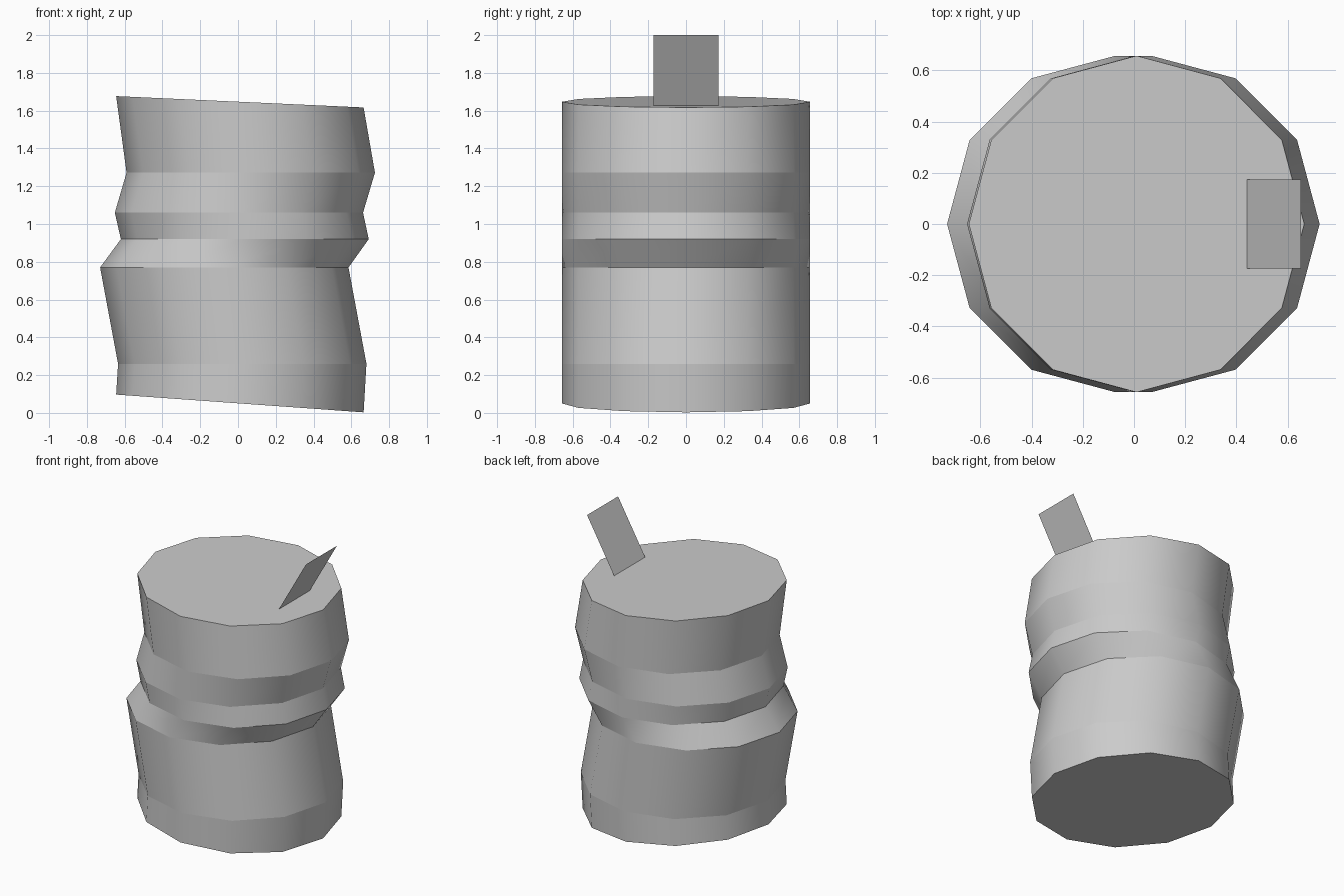
import bpy, bmesh
from math import cos, sin, tau

if "Cube" in bpy.data.objects:
    bpy.data.objects.remove(bpy.data.objects["Cube"])

SIDES = 12
RY = 0.657


def make_object(name, bm):
    mesh = bpy.data.meshes.new(name)
    bm.to_mesh(mesh)
    bm.free()
    obj = bpy.data.objects.new(name, mesh)
    bpy.context.collection.objects.link(obj)
    return obj


# Crumpled can body: each ring is (left x, left z, right x, right z)
rings = [
    (-0.645, 0.097, 0.665, 0.003),
    (-0.635, 0.26, 0.68, 0.26),
    (-0.73, 0.77, 0.585, 0.77),
    (-0.62, 0.92, 0.692, 0.92),
    (-0.652, 1.06, 0.662, 1.06),
    (-0.59, 1.272, 0.725, 1.272),
    (-0.645, 1.677, 0.665, 1.617),
]
bm = bmesh.new()
loops = []
for lx, lz, rx, rz in rings:
    loop = []
    for i in range(SIDES):
        a = tau * i / SIDES
        t = (cos(a) + 1) / 2
        loop.append(bm.verts.new((lx + (rx - lx) * t, RY * sin(a), lz + (rz - lz) * t)))
    loops.append(loop)

# Smooth walls between the rings
for low, high in zip(loops, loops[1:]):
    for i in range(SIDES):
        j = (i + 1) % SIDES
        bm.faces.new((low[i], low[j], high[j], high[i])).smooth = True

# Flat lid and base
bm.faces.new(loops[-1])
bm.faces.new(loops[0][::-1])

# Crisp creases around every ring
for loop in loops:
    for i in range(SIDES):
        bm.edges.get((loop[i], loop[(i + 1) % SIDES])).smooth = False
make_object("can_body", bm)

# Raised pull tab: a single thin sheet leaning outwards
bm = bmesh.new()
corners = [(0.44, -0.173, 1.626), (0.44, 0.173, 1.626),
           (0.652, 0.173, 2.0), (0.652, -0.173, 2.0)]
bm.faces.new([bm.verts.new(c) for c in reversed(corners)])
make_object("pull_tab", bm)
